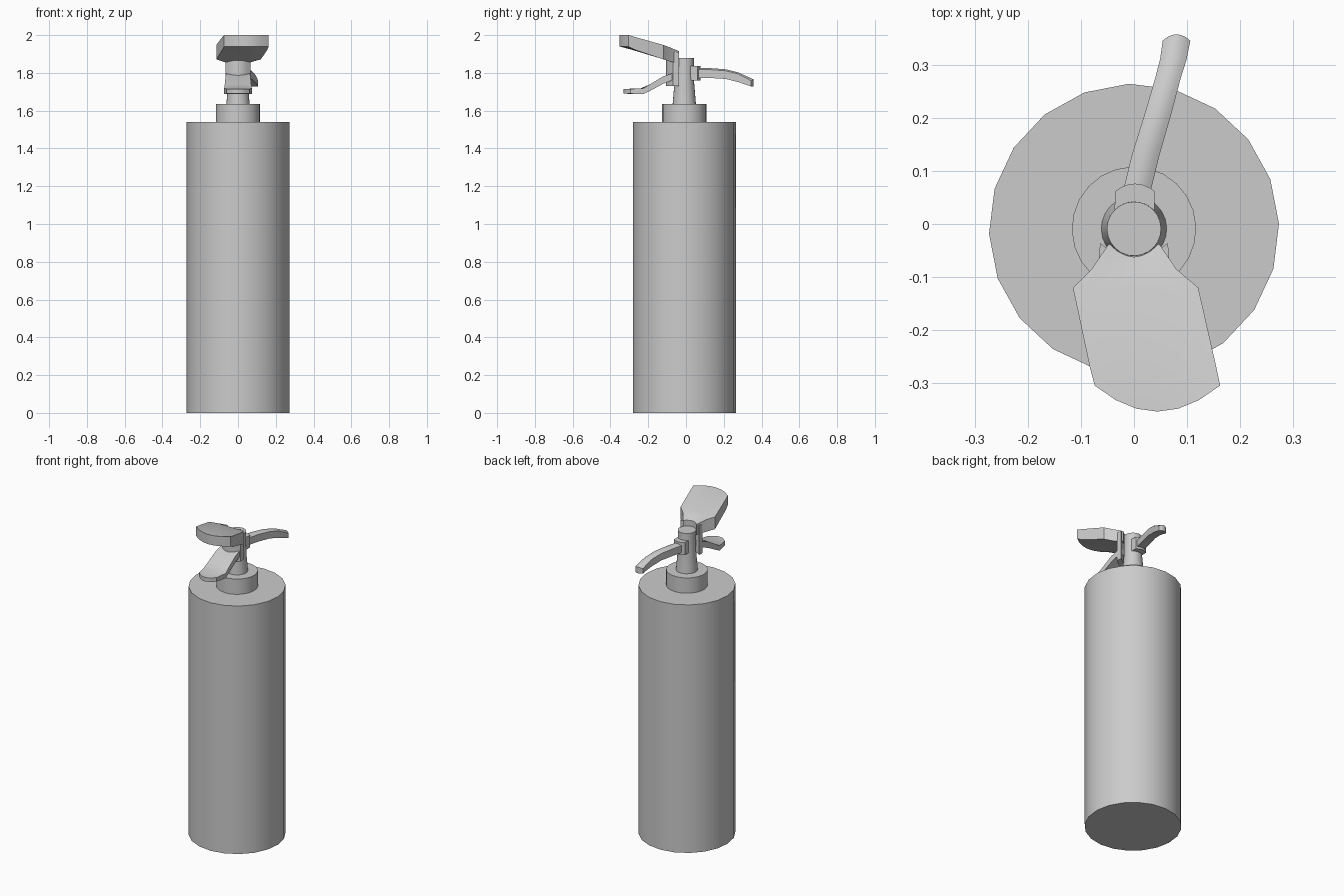
import bpy, math

cube = bpy.data.objects.get("Cube")
if cube:
    bpy.data.objects.remove(cube, do_unlink=True)

grey = bpy.data.materials.new("light_grey")
grey.use_nodes = True
colour = (0.6, 0.6, 0.6, 1)
grey.diffuse_color = colour
grey.node_tree.nodes["Principled BSDF"].inputs["Base Color"].default_value = colour


def make(name, verts, faces, angle=35):
    mesh = bpy.data.meshes.new(name)
    mesh.from_pydata(verts, [], faces)
    mesh.materials.append(grey)
    obj = bpy.data.objects.new(name, mesh)
    bpy.context.collection.objects.link(obj)
    bpy.ops.object.select_all(action='DESELECT')
    obj.select_set(True)
    bpy.context.view_layer.objects.active = obj
    bpy.ops.object.mode_set(mode='EDIT')
    bpy.ops.mesh.select_all(action='SELECT')
    bpy.ops.mesh.normals_make_consistent(inside=False)
    bpy.ops.object.mode_set(mode='OBJECT')
    bpy.ops.object.shade_smooth_by_angle(angle=math.radians(angle))
    return obj


def skin(name, rings):
    """Join equal closed rings and cap both ends."""
    n = len(rings[0])
    verts = [p for ring in rings for p in ring]
    faces = [(r * n + i, r * n + (i + 1) % n, (r + 1) * n + (i + 1) % n, (r + 1) * n + i)
             for r in range(len(rings) - 1) for i in range(n)]
    last = (len(rings) - 1) * n
    faces += [tuple(range(n)), tuple(range(last, last + n))]
    return make(name, verts, faces)


def lathe(name, profile, sides=20, turn=2):
    rings = []
    for radius, z in profile:
        angles = [math.radians(turn) + math.tau * i / sides for i in range(sides)]
        rings.append([(radius * math.cos(a), -0.009 + radius * math.sin(a), z) for a in angles])
    return skin(name, rings)


def bar(name, rows, crown=0.0):
    """Rows: centre x, centre y, half width, bow in y, top z, bottom z."""
    ts = [-1 + i / 3 for i in range(7)]
    verts, faces = [], []
    for x, y, half, bow, top, bottom in rows:
        verts += [(x + half * t, y + bow * t * t, top - crown * t * t) for t in ts]
        verts += [(x + half * t, y + bow * t * t, bottom) for t in ts]
    w, step = len(ts), 2 * len(ts)
    for r in range(len(rows) - 1):
        a, b = r * step, (r + 1) * step
        for i in range(w - 1):
            for k in (0, w):
                faces.append((a + k + i, a + k + i + 1, b + k + i + 1, b + k + i))
        for i in (0, w - 1):
            faces.append((a + i, b + i, b + w + i, a + w + i))
    for a in (0, (len(rows) - 1) * step):
        for i in range(w - 1):
            faces.append((a + i, a + i + 1, a + w + i + 1, a + w + i))
    return make(name, verts, faces)


# Tank, collar and valve stem
lathe("tank", [(0.273, 0), (0.273, 1.54)])
lathe("collar", [(0.117, 1.535), (0.117, 1.635)], 24)
lathe("valve_stem", [(0.062, 1.63), (0.052, 1.75), (0.051, 1.88)], 24)

# Upper carrying handle, flaring forward
bar("upper_handle", [
    (0.044, -0.353, 0.118, 0.049, 2.0, 1.94),
    (0.036, -0.285, 0.119, 0.015, 1.99, 1.922),
    (0.003, -0.12, 0.118, 0, 1.948, 1.872),
    (0, -0.085, 0.08, 0, 1.935, 1.86),
    (0, -0.062, 0.047, 0.025, 1.915, 1.85)])

# Bracket holding both handles against the stem
bar("handle_bracket", [
    (0, -0.105, 0.066, 0.035, 1.91, 1.73),
    (0, -0.063, 0.064, 0.027, 1.91, 1.73)])

# Squeeze lever, curving down and forward
bar("squeeze_lever", [
    (0, -0.33, 0.06, 0.035, 1.715, 1.69),
    (0, -0.24, 0.073, 0.015, 1.718, 1.688),
    (0, -0.19, 0.07, 0, 1.74, 1.705),
    (0, -0.12, 0.066, 0, 1.782, 1.743),
    (0, -0.05, 0.06, 0, 1.805, 1.77)])

# Outlet fitting and short spout at the back
bar("outlet_fitting", [
    (0, 0.0, 0.038, 0, 1.837, 1.76),
    (0.002, 0.076, 0.037, -0.014, 1.837, 1.76)])
bar("spout", [
    (0.0, 0.04, 0.026, 0, 1.825, 1.773),
    (0.022, 0.13, 0.026, 0, 1.825, 1.773),
    (0.046, 0.21, 0.025, 0, 1.819, 1.768),
    (0.064, 0.275, 0.024, 0, 1.803, 1.752),
    (0.074, 0.315, 0.025, -0.005, 1.785, 1.74),
    (0.08, 0.357, 0.026, -0.012, 1.766, 1.728)], crown=0.008)
